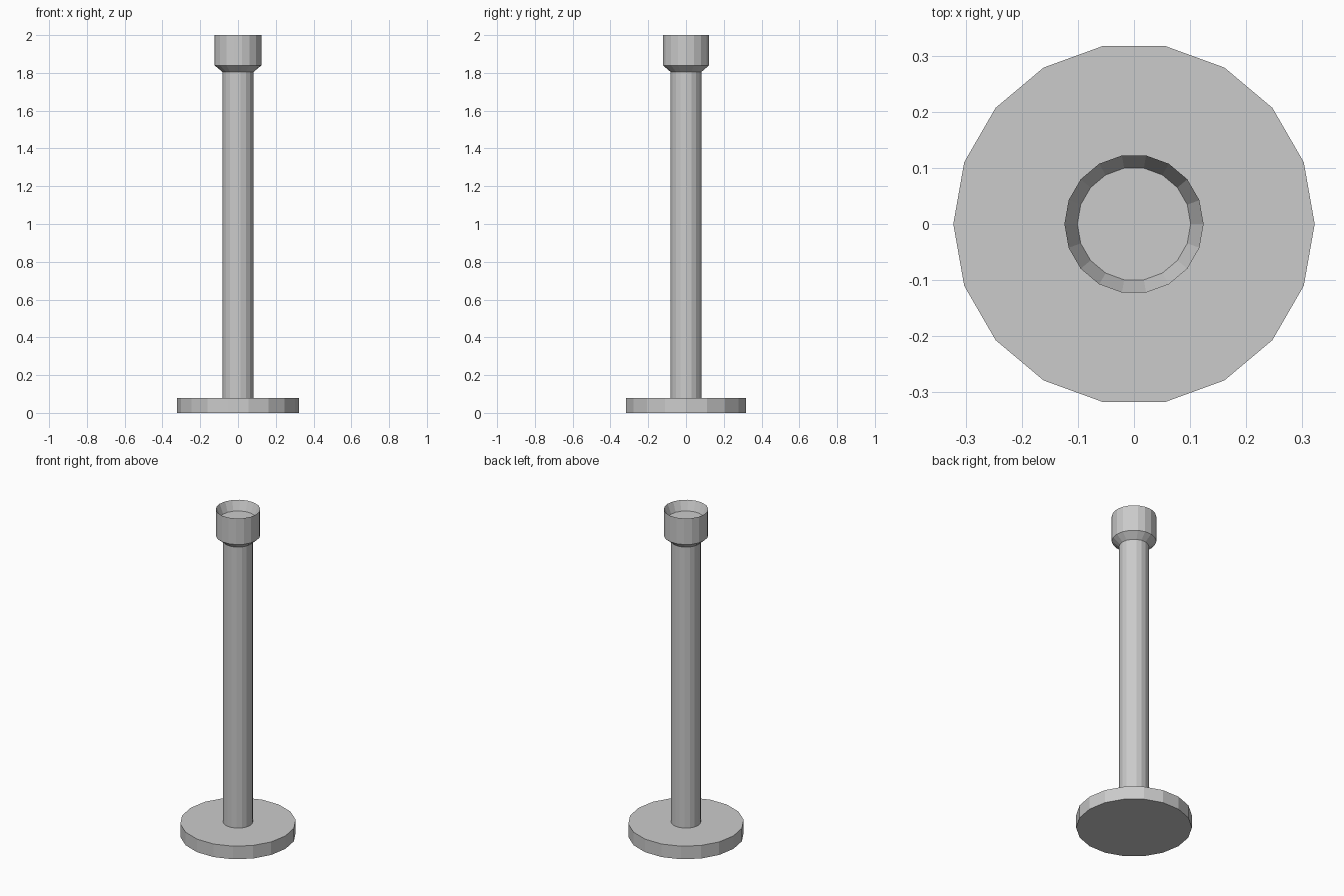
import bpy, bmesh
from math import cos, sin, tau

if "Cube" in bpy.data.objects:
    bpy.data.objects.remove(bpy.data.objects["Cube"])

SIDES = 18


def lathe(name, profile):
    """Revolve (radius, z) points around z, capping both ends with flat faces."""
    bm = bmesh.new()
    rings = [[bm.verts.new((r * cos(tau * i / SIDES), r * sin(tau * i / SIDES), z))
              for i in range(SIDES)] for r, z in profile]
    for a, b in zip(rings, rings[1:]):
        for i in range(SIDES):
            j = (i + 1) % SIDES
            bm.faces.new((a[i], a[j], b[j], b[i]))
    bm.faces.new(rings[0][::-1])
    bm.faces.new(rings[-1])
    bmesh.ops.recalc_face_normals(bm, faces=bm.faces)
    mesh = bpy.data.meshes.new(name)
    bm.to_mesh(mesh)
    bm.free()
    obj = bpy.data.objects.new(name, mesh)
    bpy.context.collection.objects.link(obj)
    return obj


# Base disc, slim post, flared collar and shallow recessed cup in one turned profile
lathe("pedestal_stand", [
    (0.322, 0.0), (0.322, 0.08),      # base
    (0.083, 0.08), (0.083, 1.805),    # post
    (0.124, 1.84), (0.124, 2.0),      # cup outside
    (0.101, 1.942),                   # cup recess floor
])
